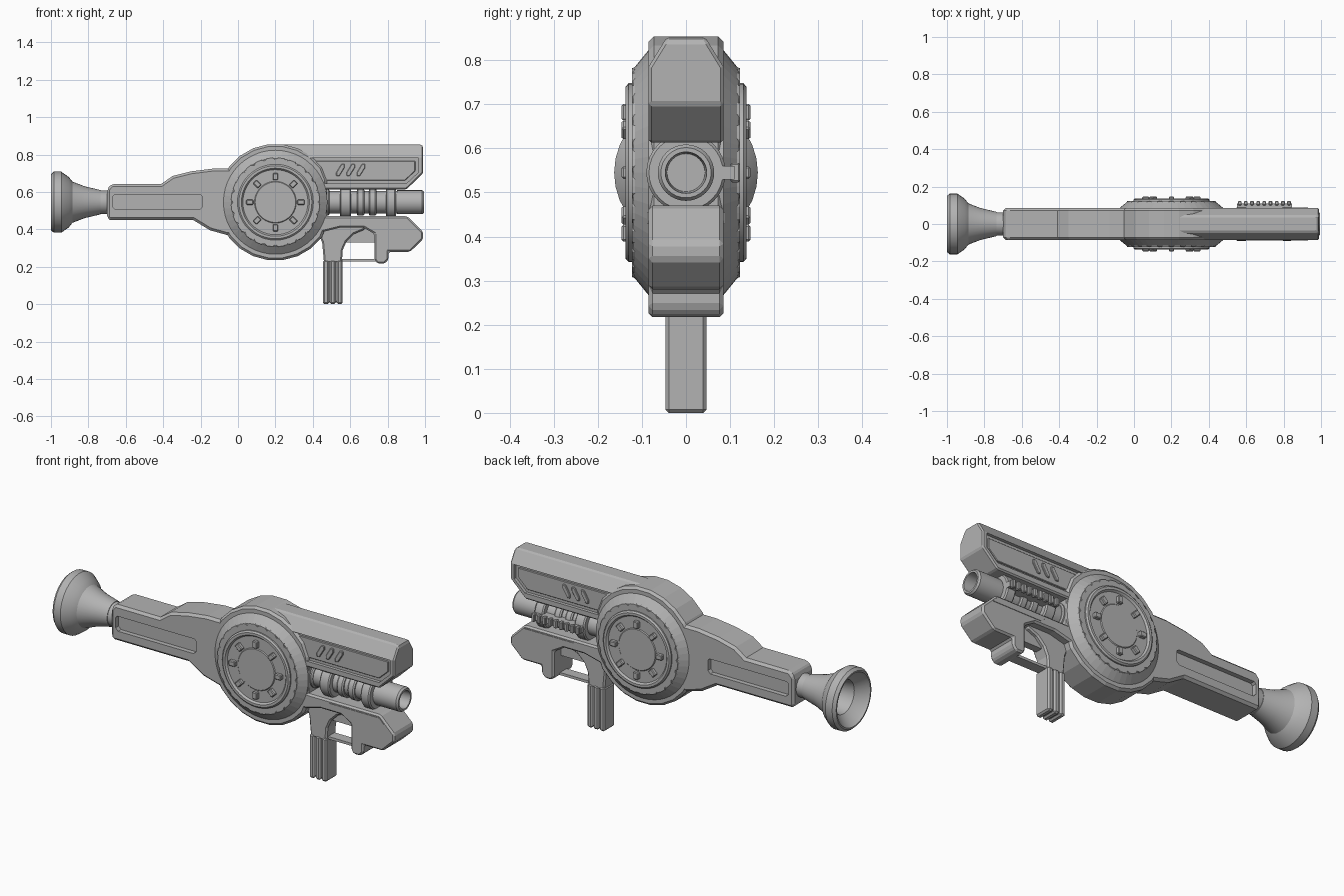
import bpy, bmesh, math
from mathutils import Vector

cube = bpy.data.objects.get("Cube")
if cube:
    bpy.data.objects.remove(cube, do_unlink=True)

grey = bpy.data.materials.new("plain grey")
grey.use_nodes = True
COLOUR = (0.45, 0.45, 0.45, 1)
grey.diffuse_color = COLOUR
grey.node_tree.nodes["Principled BSDF"].inputs["Base Color"].default_value = COLOUR
AXIS = 0.545           # height of the barrel and drum centre
HUB = 0.2              # x of the drum centre


def finish(name, bm):
    bmesh.ops.remove_doubles(bm, verts=bm.verts, dist=1e-5)
    bmesh.ops.recalc_face_normals(bm, faces=bm.faces)
    mesh = bpy.data.meshes.new(name)
    bm.to_mesh(mesh)
    bm.free()
    mesh.materials.append(grey)
    ob = bpy.data.objects.new(name, mesh)
    bpy.context.collection.objects.link(ob)
    return ob


def apply_mod(ob, mod):
    bpy.context.view_layer.objects.active = ob
    bpy.ops.object.modifier_apply(modifier=mod.name)


def slab(name, outline, y0, y1, bevel=0, top_cut=None):
    """Side outline in x and z, extruded from y0 to y1."""
    bm = bmesh.new()
    face = bm.faces.new([bm.verts.new((x, y0, z)) for x, z in outline])
    ext = bmesh.ops.extrude_face_region(bm, geom=[face])
    for v in ext["geom"]:
        if isinstance(v, bmesh.types.BMVert):
            v.co.y = y1
    if top_cut:
        (ya, za), (yb, zb) = top_cut
        for s in (-1, 1):
            res = bmesh.ops.bisect_plane(
                bm, geom=bm.verts[:] + bm.edges[:] + bm.faces[:],
                plane_co=(0, s * ya, za), plane_no=(0, s * (zb - za), ya - yb), clear_outer=True)
            rim = [e for e in res["geom_cut"] if isinstance(e, bmesh.types.BMEdge)]
            bmesh.ops.holes_fill(bm, edges=rim)
    ob = finish(name, bm)
    if bevel:
        mod = ob.modifiers.new("bevel", "BEVEL")
        mod.width, mod.segments = bevel, 1
        mod.limit_method, mod.angle_limit = "ANGLE", math.radians(35)
        apply_mod(ob, mod)
    return ob


def box(name, x0, x1, y0, y1, z0, z1, bevel=0):
    return slab(name, [(x0, z0), (x1, z0), (x1, z1), (x0, z1)], y0, y1, bevel)


def recess(ob, outline, floor):
    """Cut the same pocket in both sides."""
    for s in (-1, 1):
        cutter = slab("cutter", outline, s * floor, s * 0.3)
        cutter.hide_render = True
        mod = ob.modifiers.new("cut", "BOOLEAN")
        mod.operation, mod.solver, mod.object = "DIFFERENCE", "EXACT", cutter
        apply_mod(ob, mod)
        bpy.data.objects.remove(cutter, do_unlink=True)


def lathe(name, profile, axis="x", sides=32, wave=0, smooth=True):
    """Profile of (position, radius) turned about x, or about y through the hub."""
    bm = bmesh.new()
    rings = []
    for p, r in profile:
        ring = []
        for i in range(sides):
            a = math.tau * i / sides
            rr = r - (wave if i % 4 == 0 and r else 0)
            c, s = rr * math.cos(a), rr * math.sin(a)
            co = (p, c, AXIS + s) if axis == "x" else (HUB + c, p, AXIS + s)
            ring.append(bm.verts.new(co))
        rings.append(ring)
    for a, b in zip(rings, rings[1:]):
        for i in range(sides):
            j = (i + 1) % sides
            bm.faces.new((a[i], a[j], b[j], b[i]))
    ob = finish(name, bm)
    if smooth:
        bpy.ops.object.select_all(action="DESELECT")
        ob.select_set(True)
        bpy.context.view_layer.objects.active = ob
        bpy.ops.object.shade_smooth_by_angle(angle=math.radians(25))
    return ob


# Flared horn at the rear, hollow inside
lathe("rear_horn", [(-0.85, 0), (-0.85, 0.075), (-0.94, 0.09), (-0.985, 0.135), (-1, 0.142),
                    (-1, 0.15), (-0.985, 0.163), (-0.945, 0.163), (-0.905, 0.135),
                    (-0.885, 0.11), (-0.82, 0.085), (-0.735, 0.065), (-0.735, 0)])
lathe("horn_neck", [(-0.74, 0), (-0.74, 0.062), (-0.68, 0.062), (-0.68, 0)])

# Stock with a long slot on each side
stock = slab("stock", [(-0.7, 0.46), (-0.7, 0.615), (-0.675, 0.643), (-0.41, 0.643),
                       (-0.35, 0.685), (-0.25, 0.71), (-0.13, 0.725), (0.1, 0.725),
                       (0.1, 0.36), (-0.06, 0.37), (-0.15, 0.395), (-0.24, 0.45),
                       (-0.685, 0.45)], -0.085, 0.085, 0.013)
recess(stock, [(-0.67, 0.52), (-0.67, 0.575), (-0.66, 0.585), (-0.2, 0.585),
               (-0.19, 0.575), (-0.19, 0.52), (-0.205, 0.505), (-0.655, 0.505)], 0.06)

# Drum housing and its layered discs
ring = [math.tau * (i + 0.5) / 24 for i in range(24)]
slab("drum_housing", [(min(HUB + 0.312 * math.cos(a), 0.475), AXIS + 0.312 * math.sin(a))
                      for a in ring], -0.085, 0.085, 0.012)
for s, side in ((-1, "right"), (1, "left")):
    lathe(side + "_drum_cone", [(0, 0.278), (s * 0.085, 0.278), (s * 0.12, 0.235),
                                (s * 0.12, 0)], "y", 48, smooth=False)
    lathe(side + "_scalloped_ring", [(s * 0.11, 0.242), (s * 0.123, 0.237),
                                     (s * 0.123, 0)], "y", 96, wave=0.01, smooth=False)
    lathe(side + "_dial", [(s * 0.11, 0.203), (s * 0.13, 0.203), (s * 0.137, 0.195),
                           (s * 0.137, 0.182), (s * 0.127, 0.174), (s * 0.127, 0.112),
                           (s * 0.131, 0.108), (s * 0.131, 0)], "y", 48)
    for k in range(8):
        a = k * math.tau / 8
        u, w = Vector((math.cos(a), math.sin(a))), Vector((-math.sin(a), math.cos(a)))
        pts = [Vector((HUB, AXIS)) + u * p + w * q
               for p, q in ((0.118, -0.014), (0.156, -0.014), (0.156, 0.014), (0.118, 0.014))]
        slab(side + "_dial_lug", pts, s * 0.12, s * 0.146, 0.004)

# Upper barrel shroud with side panels
shroud = slab("upper_shroud", [(0.22, 0.853), (0.98, 0.853), (0.99, 0.843), (0.99, 0.7),
                               (0.9, 0.613), (0.25, 0.613)], -0.085, 0.085, 0.008,
              ((0.085, 0.785), (0.045, 0.85)))
recess(shroud, [(0.37, 0.782), (0.965, 0.782), (0.965, 0.705), (0.9, 0.645), (0.46, 0.645)], 0.068)
for s in (-1, 1):
    slab("side_panel", [(0.41, 0.766), (0.948, 0.766), (0.948, 0.712), (0.893, 0.661),
                        (0.472, 0.661)], s * 0.06, s * 0.075, 0.003)
    for k in range(3):
        x = 0.525 + k * 0.055
        slab("panel_vent", [(x, 0.685), (x + 0.017, 0.685), (x + 0.045, 0.73), (x + 0.045, 0.75),
                            (x + 0.028, 0.75), (x, 0.703)], s * 0.07, s * 0.083, 0.003)

# Barrel with collars and a toothed rail on its left side
lathe("barrel", [(0.4, 0), (0.4, 0.06), (0.85, 0.06), (0.85, 0.064), (0.985, 0.064), (0.995, 0.057),
                 (0.995, 0.047), (0.93, 0.043), (0.93, 0)])
for x0, x1, r in ((0.44, 0.49, 0.07), (0.545, 0.605, 0.09), (0.635, 0.675, 0.072),
                  (0.7, 0.74, 0.072), (0.79, 0.845, 0.09)):
    lathe("barrel_collar", [(x0, 0), (x0, r - 0.006), (x0 + 0.007, r), (x1 - 0.007, r),
                            (x1, r - 0.006), (x1, 0)])
box("side_rail", 0.55, 0.845, 0.055, 0.11, 0.53, 0.56)
for k in range(9):
    x = 0.555 + k * 0.033
    box("rail_tooth", x, x + 0.02, 0.1, 0.123, 0.523, 0.567, 0.004)

# Lower fore-end with its downward lug
slab("fore_end", [(0.35, 0.47), (0.905, 0.47), (0.99, 0.387), (0.99, 0.347), (0.92, 0.28),
                  (0.805, 0.28), (0.805, 0.24), (0.785, 0.217), (0.745, 0.217), (0.73, 0.235),
                  (0.73, 0.375), (0.67, 0.41), (0.55, 0.41), (0.35, 0.36)], -0.085, 0.085, 0.009)
for s in (-1, 1):
    slab("fore_end_plate", [(0.605, 0.455), (0.64, 0.428), (0.93, 0.428), (0.905, 0.455)],
         s * 0.08, s * 0.088)

# Grip, trigger web and guard
slab("grip_neck", [(0.42, 0.4), (0.45, 0.33), (0.46, 0.22), (0.555, 0.22), (0.56, 0.29),
                   (0.58, 0.335), (0.62, 0.375), (0.68, 0.4), (0.68, 0.43), (0.42, 0.43)],
     -0.042, 0.042, 0.008)
slab("trigger_web", [(0.55, 0.33), (0.735, 0.33), (0.735, 0.42), (0.55, 0.42)], -0.02, 0.02)
box("trigger_guard", 0.54, 0.74, -0.028, 0.028, 0.227, 0.241)
box("grip_core", 0.46, 0.558, -0.038, 0.038, 0.008, 0.24, 0.008)
for x in (0.455, 0.491, 0.528):
    box("grip_rib", x, x + 0.031, -0.047, 0.047, 0, 0.235, 0.008)
